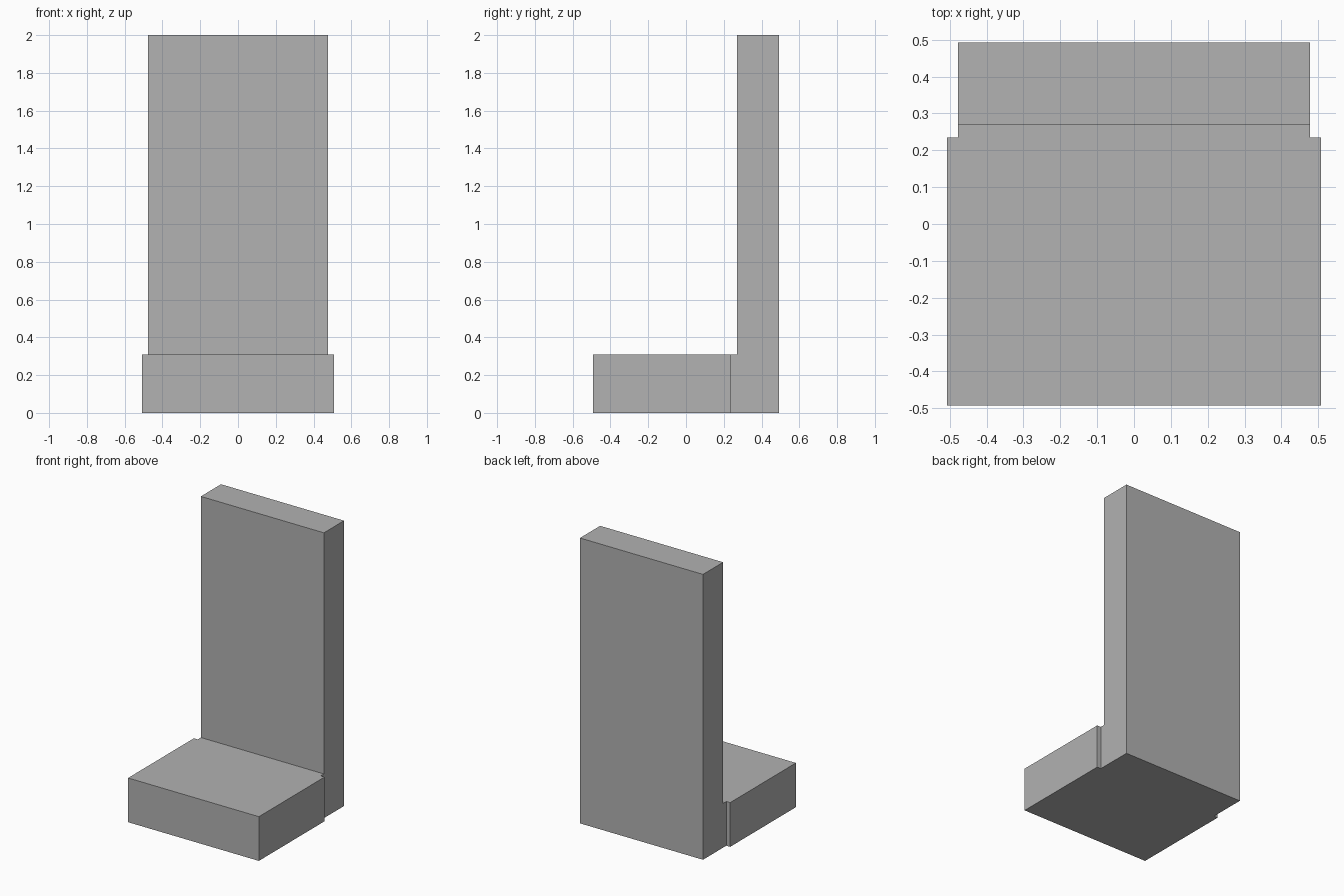
import bpy
import bmesh

cube = bpy.data.objects.get("Cube")
if cube:
    bpy.data.objects.remove(cube, do_unlink=True)

# Main dimensions
SEAT_X, BACK_X = 0.507, 0.477
FRONT_Y, STEP_Y, BACK_Y, REAR_Y = -0.493, 0.235, 0.27, 0.493
SEAT_Z, TOP_Z = 0.31, 2.0

# Single plain grey
grey = bpy.data.materials.new("plain grey")
grey.use_nodes = True
colour = (0.445, 0.445, 0.445, 1)
grey.diffuse_color = colour
grey.node_tree.nodes["Principled BSDF"].inputs["Base Color"].default_value = colour


def raise_face(bm, face, z):
    """Extrude a face straight up to height z and return the new top face."""
    result = bmesh.ops.extrude_discrete_faces(bm, faces=[face])
    top = result["faces"][0]
    for v in top.verts:
        v.co.z = z
    return top


bm = bmesh.new()

# Seat block: wide at the front, stepped in where it meets the back
half = [(SEAT_X, FRONT_Y), (SEAT_X, STEP_Y), (BACK_X, STEP_Y), (BACK_X, REAR_Y)]
outline = half + [(-x, y) for x, y in reversed(half)]
base = bm.faces.new([bm.verts.new((x, y, 0)) for x, y in outline])
walls = bmesh.ops.extrude_face_region(bm, geom=[base])
for item in walls["geom"]:
    if isinstance(item, bmesh.types.BMVert):
        item.co.z = SEAT_Z

# Cut the block along the front of the back, then raise the rear part
bmesh.ops.bisect_plane(bm, geom=bm.verts[:] + bm.edges[:] + bm.faces[:],
                       plane_co=(0, BACK_Y, 0), plane_no=(0, 1, 0))
bm.normal_update()
rear = next(f for f in bm.faces
            if all(v.co.z > SEAT_Z - 0.01 and v.co.y > BACK_Y - 0.01 for v in f.verts))
raise_face(bm, rear, TOP_Z)

# Merge flush faces into clean flat sides
bmesh.ops.remove_doubles(bm, verts=bm.verts[:], dist=0.0001)
bmesh.ops.dissolve_limit(bm, angle_limit=0.01, verts=bm.verts[:], edges=bm.edges[:])
bmesh.ops.recalc_face_normals(bm, faces=bm.faces[:])

mesh = bpy.data.meshes.new("seat_and_back")
bm.to_mesh(mesh)
bm.free()
mesh.materials.append(grey)
bpy.context.collection.objects.link(bpy.data.objects.new("seat_and_back", mesh))
